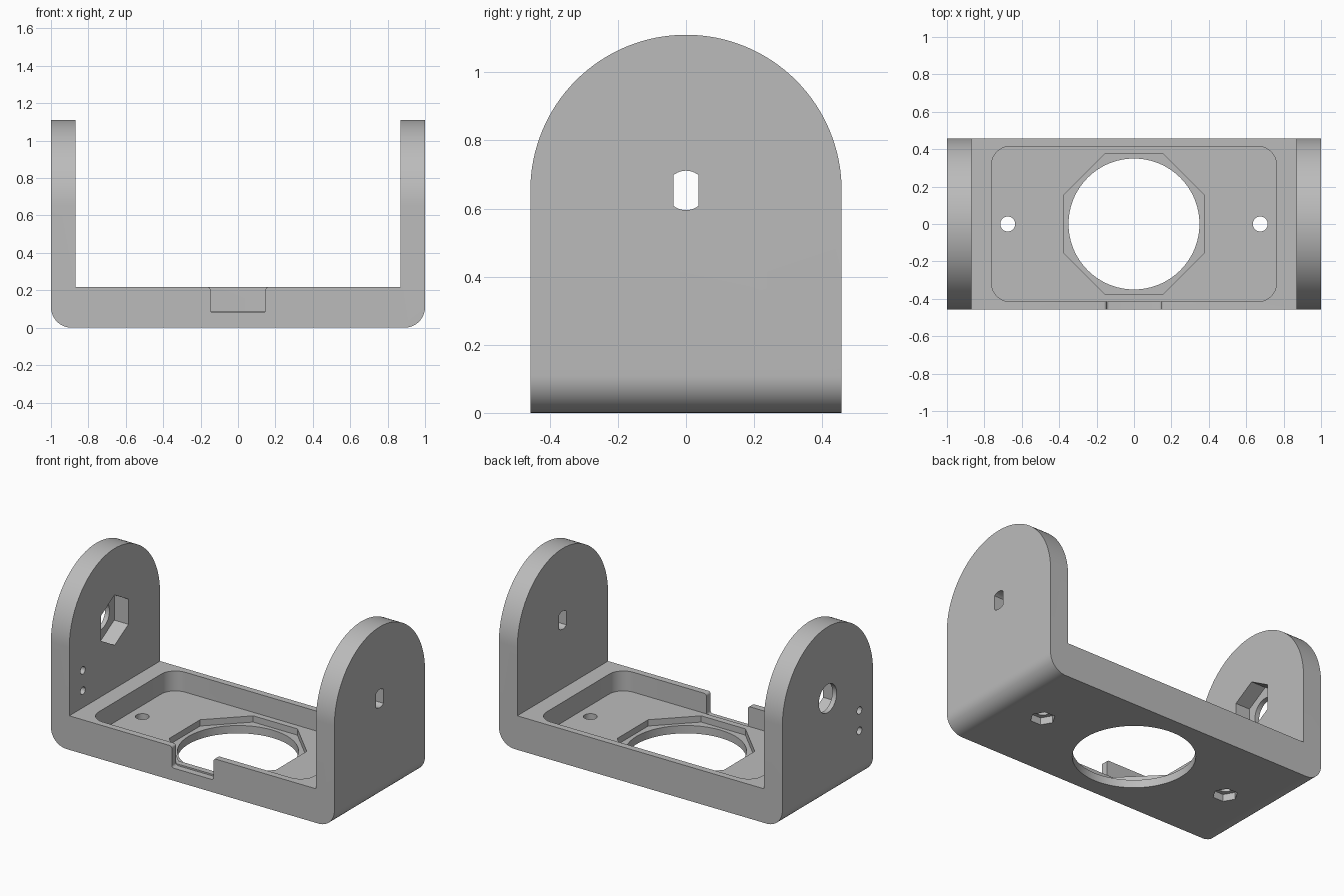
import bpy, bmesh
from math import sin, cos, pi, radians, asin
from mathutils import Vector

cube = bpy.data.objects.get("Cube")
if cube:
    bpy.data.objects.remove(cube, do_unlink=True)

W, D, WALL, DECK = 1.0, 0.457, 0.87, 0.217   # half width, half depth, inner wall, deck height
FLOOR, PIVOT = 0.09, 0.653                   # pocket floor and pivot height

grey = bpy.data.materials.new("plain grey")
grey.use_nodes = True
colour = (0.5, 0.5, 0.5, 1)
grey.diffuse_color = colour
grey.node_tree.nodes["Principled BSDF"].inputs["Base Color"].default_value = colour


def arc(cx, cy, r, a0, a1, n=12):
    """Points along an arc, angles in degrees."""
    return [(cx + r * cos(radians(a0 + (a1 - a0) * i / n)),
             cy + r * sin(radians(a0 + (a1 - a0) * i / n))) for i in range(n + 1)]


def ring(cx, cy, r, n=64, turn=0):
    return [(cx + r * cos(turn + 2 * pi * i / n), cy + r * sin(turn + 2 * pi * i / n))
            for i in range(n)]


def prism(name, outline, axis, lo, hi):
    """Extrude a 2D outline along an axis: x uses (y, z), y uses (x, z), z uses (x, y)."""
    k = "xyz".index(axis)
    bm = bmesh.new()
    verts = []
    for p in outline:
        co = list(p)
        co.insert(k, lo)
        verts.append(bm.verts.new(co))
    face = bm.faces.new(verts)
    step = Vector((0, 0, 0))
    step[k] = hi - lo
    top = bmesh.ops.extrude_face_region(bm, geom=[face])["geom"]
    bmesh.ops.translate(bm, vec=step, verts=[v for v in top if isinstance(v, bmesh.types.BMVert)])
    bmesh.ops.recalc_face_normals(bm, faces=bm.faces)
    mesh = bpy.data.meshes.new(name)
    bm.to_mesh(mesh)
    bm.free()
    mesh.materials.append(grey)
    obj = bpy.data.objects.new(name, mesh)
    bpy.context.collection.objects.link(obj)
    return obj


def apply_boolean(target, tool, operation):
    mod = target.modifiers.new(operation, 'BOOLEAN')
    mod.operation, mod.object, mod.solver = operation, tool, 'EXACT'
    bpy.context.view_layer.objects.active = target
    bpy.ops.object.modifier_apply(modifier=mod.name)
    bpy.data.objects.remove(tool, do_unlink=True)


# U-shaped bracket with rounded lower corners
r = 0.11
u_shape = (arc(-W + r, r, r, 180, 270) + arc(W - r, r, r, 270, 360)
           + [(W, 1.2), (WALL, 1.2), (WALL, DECK), (-WALL, DECK), (-WALL, 1.2), (-W, 1.2)])
bracket = prism("bracket", u_shape, "y", -D, D)

# Arched tops of both side walls
arch = [(-D, -0.1), (D, -0.1)] + arc(0, PIVOT, D, 0, 180, 64)
apply_boolean(bracket, prism("arch_envelope", arch, "x", -1.1, 1.1), 'INTERSECT')

cutters = []

# Rounded rectangular pocket in the deck
px, py, pr = 0.762, 0.415, 0.1
pocket = (arc(px - pr, py - pr, pr, 0, 90) + arc(-px + pr, py - pr, pr, 90, 180)
          + arc(-px + pr, -py + pr, pr, 180, 270) + arc(px - pr, -py + pr, pr, 270, 360))
cutters.append(prism("pocket", pocket, "z", FLOOR, 0.3))

# Octagonal seat and the large opening
cutters.append(prism("octagon_seat", ring(0, 0, 0.376 / cos(pi / 8), 8, pi / 8), "z", 0.05, 0.15))
cutters.append(prism("main_opening", ring(0, 0, 0.35, 96), "z", -0.1, 0.2))

# Screw holes with hexagonal nut recesses underneath
for side in (-1, 1):
    cutters.append(prism("screw_hole", ring(side * 0.675, 0, 0.04, 32), "z", -0.1, 0.2))
    cutters.append(prism("nut_recess", ring(side * 0.675, 0, 0.073, 6), "z", -0.1, 0.045))

# Cable notch in the front rim, rounded at its lip and floor
n, f = 0.147, 0.015
notch = (arc(-n + f, 0.08 + f, f, 180, 270, 5) + arc(n - f, 0.08 + f, f, 270, 360, 5)
         + arc(n + f, DECK - f, f, 180, 90, 5) + [(n + f, 0.3), (-n - f, 0.3)]
         + arc(-n - f, DECK - f, f, 90, 0, 5))
cutters.append(prism("cable_notch", notch, "y", -0.6, -py + 0.0005))

# Flat-sided shaft slot in the left wall
flat = 180 / pi * asin(0.037 / 0.058)
slot = (arc(0, PIVOT, 0.058, 90 - flat, 90 + flat) + arc(0, PIVOT, 0.058, 270 - flat, 270 + flat))
cutters.append(prism("shaft_slot", slot, "x", 0.8, 1.1))

# Bearing hole, hexagonal recess and two pin holes in the right wall
cutters.append(prism("bearing_hole", ring(0, PIVOT, 0.09, 48), "x", -1.1, -0.8))
cutters.append(prism("hex_recess", ring(0, PIVOT, 0.16, 6, pi / 2), "x", -0.97, -0.8))
for z in (0.325, 0.455):
    cutters.append(prism("pin_hole", ring(-0.32, z, 0.024, 24), "x", -1.1, -0.8))

for tool in cutters:
    apply_boolean(bracket, tool, 'DIFFERENCE')

# Smooth curved surfaces while keeping crisp edges
bpy.ops.object.select_all(action='DESELECT')
bracket.select_set(True)
bpy.context.view_layer.objects.active = bracket
bpy.ops.object.shade_smooth_by_angle(angle=radians(30))
